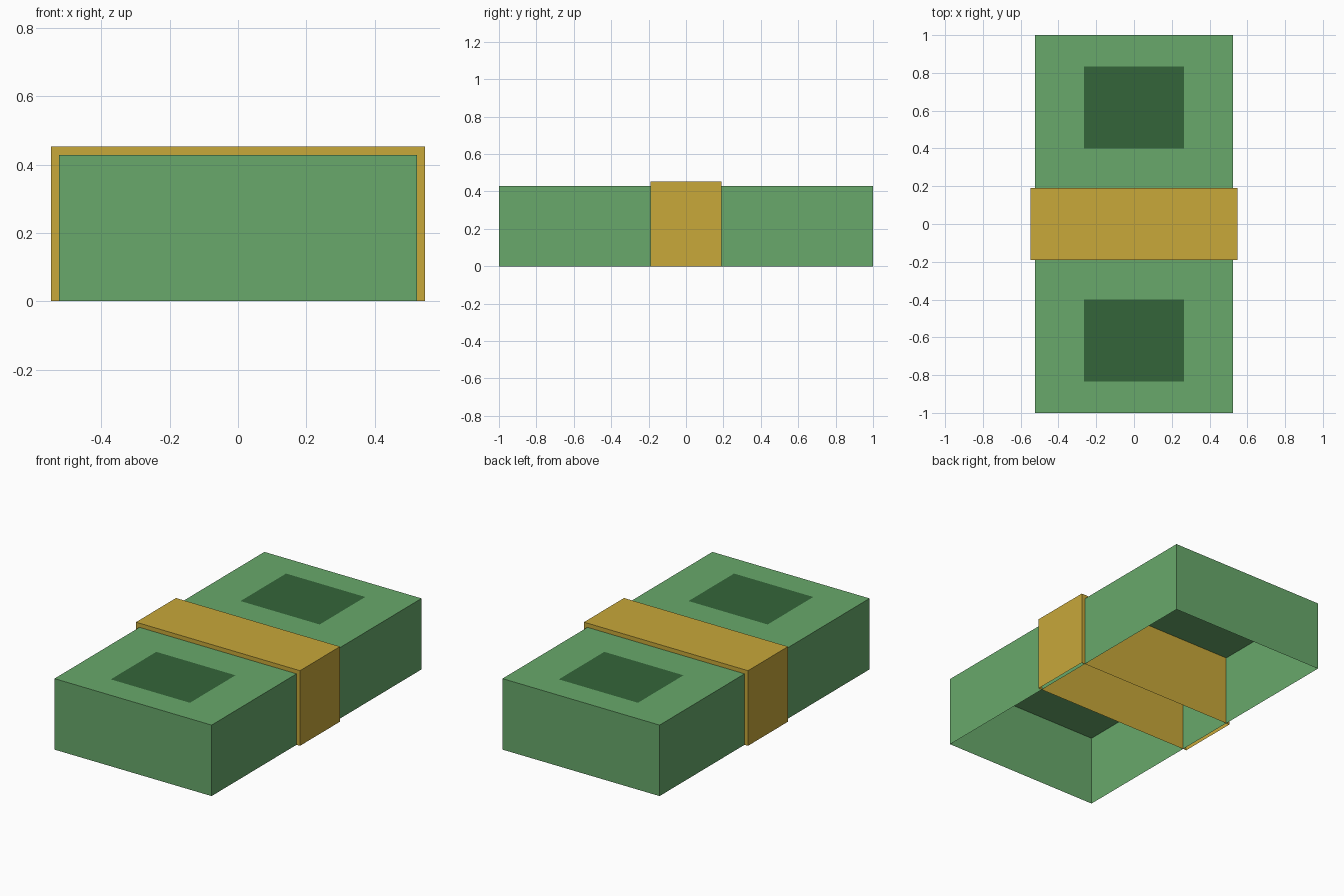
import bpy, bmesh

if "Cube" in bpy.data.objects:
    bpy.data.objects.remove(bpy.data.objects["Cube"])


def material(name, rgb):
    """Flat colour given as 0-255 display values, stored as linear."""
    m = bpy.data.materials.new(name)
    lin = [((c / 255 + 0.055) / 1.055) ** 2.4 for c in rgb]
    m.diffuse_color = (*lin, 1)
    m.use_nodes = True
    m.node_tree.nodes["Principled BSDF"].inputs["Base Color"].default_value = m.diffuse_color
    return m


GREEN = material("note green", (104, 169, 107))
DARK = material("dark green", (52, 101, 58))
GOLD = material("band gold", (200, 168, 58))


def finish(name, bm, mat):
    me = bpy.data.meshes.new(name)
    bm.to_mesh(me)
    bm.free()
    me.materials.append(mat)
    ob = bpy.data.objects.new(name, me)
    bpy.context.collection.objects.link(ob)
    return ob


def open_box(name, w, d, h, mat):
    """Box standing on z = 0 with no bottom face."""
    bm = bmesh.new()
    bmesh.ops.create_cube(bm, size=1)
    for v in bm.verts:
        v.co = (v.co.x * w, v.co.y * d, (v.co.z + 0.5) * h)
    bm.normal_update()
    bottom = [f for f in bm.faces if f.normal.z < -0.5]
    bmesh.ops.delete(bm, geom=bottom, context='FACES_ONLY')
    return finish(name, bm, mat)


def panel(name, w, d, y, z, mat):
    """Flat upward-facing rectangle."""
    bm = bmesh.new()
    corners = [(-1, -1), (1, -1), (1, 1), (-1, 1)]
    bm.faces.new([bm.verts.new((sx * w / 2, y + sy * d / 2, z)) for sx, sy in corners])
    return finish(name, bm, mat)


H = 0.428

# Stack of notes, and the wrapper band around its middle
open_box("note_stack", 1.048, 2.0, H, GREEN)
open_box("paper_band", 1.094, 0.381, 0.453, GOLD)

# Printed dark panels on the top, one at each end
for side, label in ((-1, "front"), (1, "back")):
    panel(label + "_print_panel", 0.528, 0.434, side * 0.618, H + 0.002, DARK)
